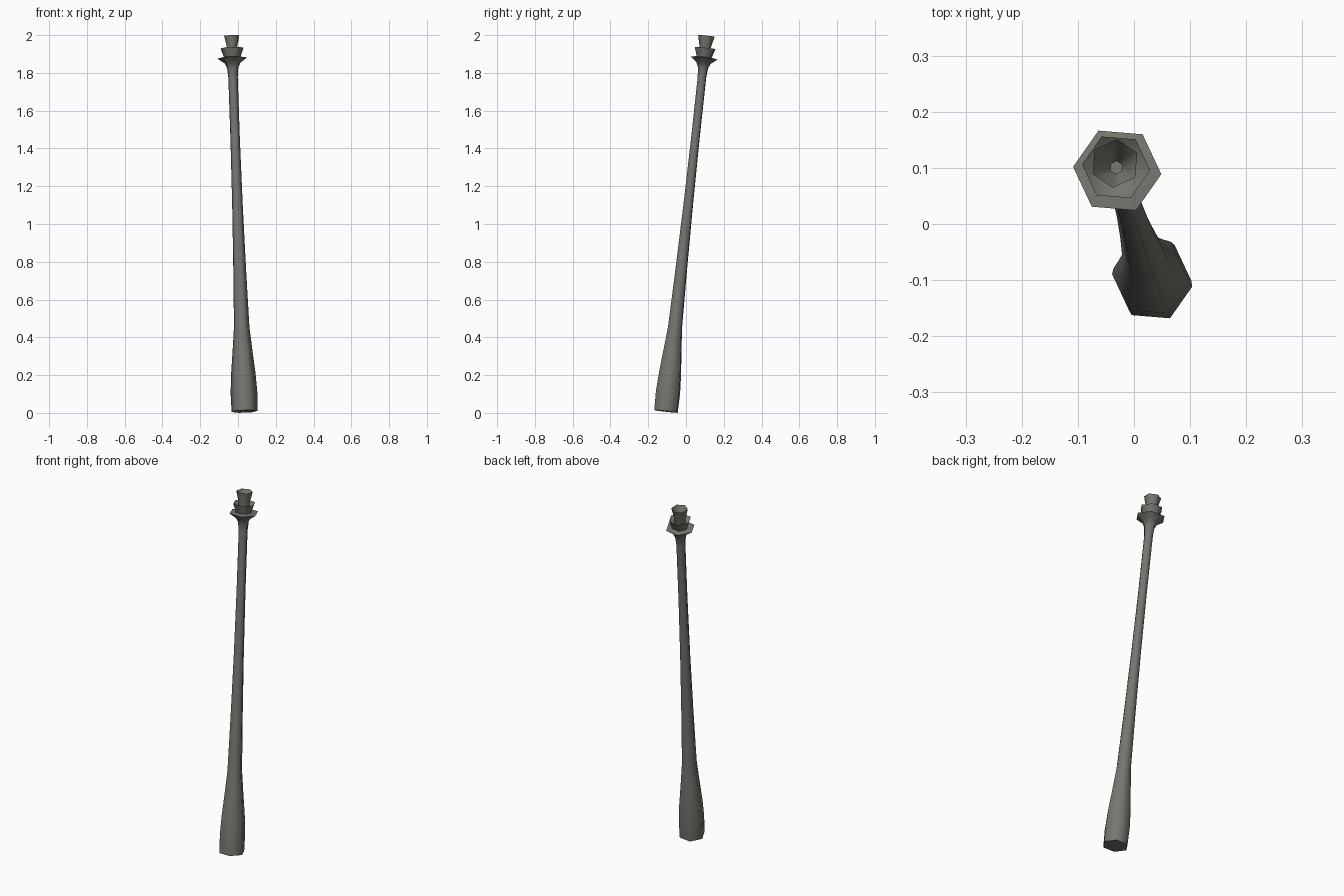
import bpy, bmesh, math
from mathutils import Vector

if "Cube" in bpy.data.objects:
    bpy.data.objects.remove(bpy.data.objects["Cube"])

mat = bpy.data.materials.new("weathered grey")
mat.diffuse_color = (0.185, 0.178, 0.155, 1)
mat.use_nodes = True
mat.node_tree.nodes["Principled BSDF"].inputs["Base Color"].default_value = mat.diffuse_color

BASE = Vector((0.035, -0.106, 0.008))
TOP = Vector((-0.034, 0.108, 1.996))
AXIS = (TOP - BASE).normalized()
LENGTH = (TOP - BASE).length
# cross-section directions, square to the leaning axis
U = Vector((1, 0, 0))
U = (U - AXIS * U.dot(AXIS)).normalized()
V = AXIS.cross(U)


def lathe(name, profile, turn, sides=6, cap_start=False, cap_end=False):
    """Six-sided turned part along the leaning axis; profile is (radius, distance)."""
    bm = bmesh.new()
    rings = []
    for r, d in profile:
        ring = []
        for i in range(sides):
            a = math.radians(turn) + math.tau * i / sides
            ring.append(bm.verts.new(BASE + AXIS * d + (U * math.cos(a) + V * math.sin(a)) * r))
        rings.append(ring)
    for lo, hi in zip(rings, rings[1:]):
        for i in range(sides):
            j = (i + 1) % sides
            bm.faces.new((lo[i], lo[j], hi[j], hi[i]))
    if cap_start:
        bm.faces.new(rings[0][::-1])
    if cap_end:
        bm.faces.new(rings[-1])
    me = bpy.data.meshes.new(name)
    bm.to_mesh(me)
    bm.free()
    me.materials.append(mat)
    ob = bpy.data.objects.new(name, me)
    bpy.context.collection.objects.link(ob)
    bpy.ops.object.select_all(action='DESELECT')
    ob.select_set(True)
    bpy.context.view_layer.objects.active = ob
    bpy.ops.object.shade_smooth_by_angle(angle=math.radians(65))
    return ob


T = LENGTH
# long shaft with swollen foot and flared lip
lathe("shaft", [(0.069, 0), (0.071, 0.10), (0.065, 0.20), (0.052, 0.33), (0.041, 0.45),
                (0.034, 0.75), (0.028, 1.10), (0.025, 1.45), (0.025, T - 0.22),
                (0.030, T - 0.17), (0.042, T - 0.145), (0.079, T - 0.118),
                (0.035, T - 0.112)], -5, cap_start=True, cap_end=True)
# middle cup, hollow
lathe("middle_cup", [(0.043, T - 0.115), (0.061, T - 0.065), (0.022, T - 0.105)],
      -5, cap_end=True)
# top cup, hollow
lathe("top_cup", [(0.026, T - 0.11), (0.030, T - 0.06), (0.044, T), (0.012, T - 0.07)],
      25, cap_end=True)
